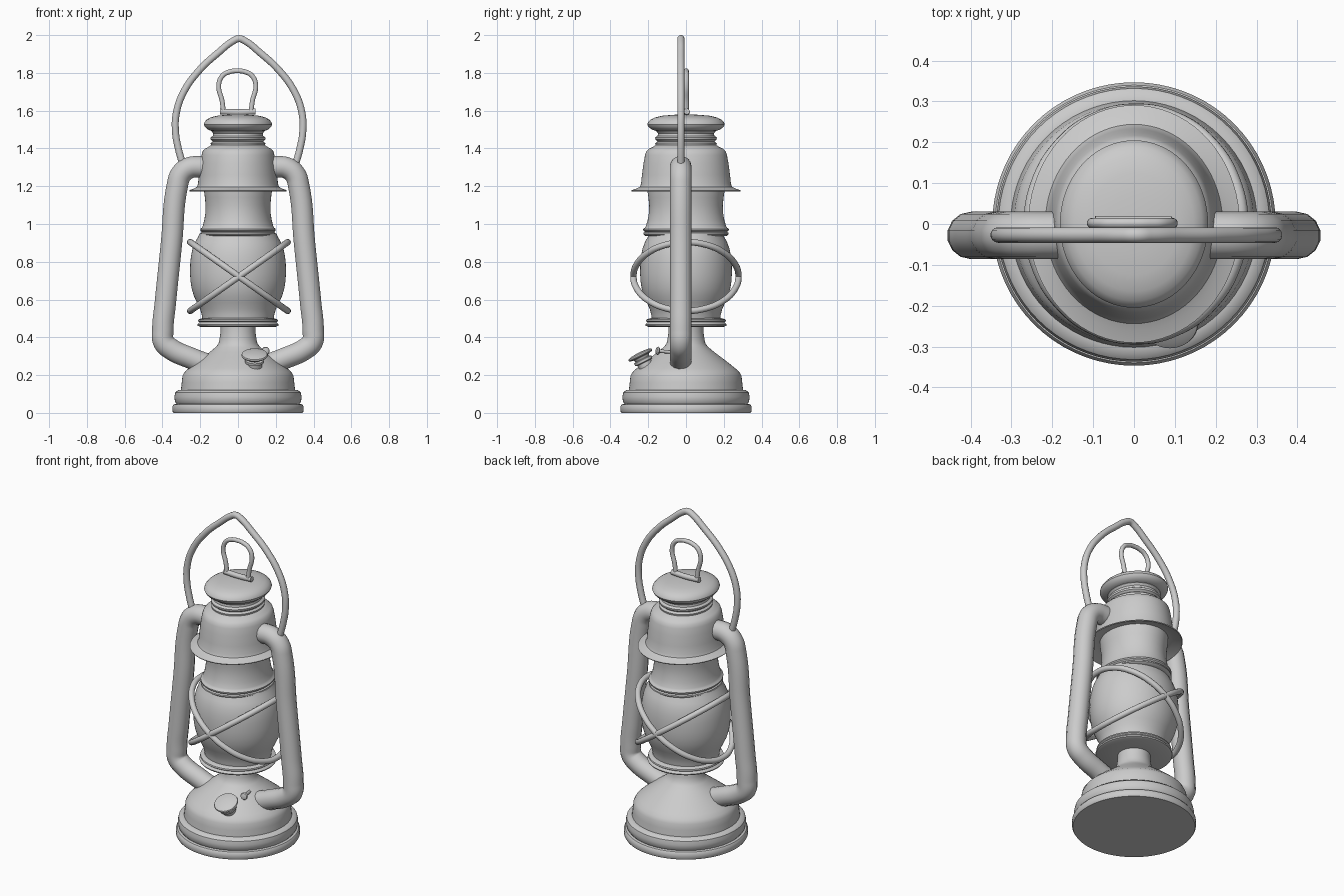
import bpy, bmesh, math
from mathutils import Vector


def smooth(obj, angle=35):
    bpy.ops.object.select_all(action='DESELECT')
    obj.select_set(True)
    bpy.context.view_layer.objects.active = obj
    bpy.ops.object.shade_smooth_by_angle(angle=math.radians(angle))
    return obj


def lathe(name, profile, sx=1.0, segs=72):
    """Revolve (radius, z) points around z, closing both ends; sx squeezes x."""
    bm = bmesh.new()
    rings = []
    for r, z in profile:
        rings.append([bm.verts.new((sx * r * math.cos(2 * math.pi * i / segs),
                                    r * math.sin(2 * math.pi * i / segs), z))
                      for i in range(segs)])
    for a, b in zip(rings, rings[1:]):
        for i in range(segs):
            j = (i + 1) % segs
            bm.faces.new((a[i], a[j], b[j], b[i]))
    bm.faces.new(rings[0][::-1])
    bm.faces.new(rings[-1])
    bmesh.ops.recalc_face_normals(bm, faces=bm.faces[:])
    mesh = bpy.data.meshes.new(name)
    bm.to_mesh(mesh)
    bm.free()
    obj = bpy.data.objects.new(name, mesh)
    bpy.context.collection.objects.link(obj)
    return smooth(obj)


def tube(name, points, radius, closed=False, end_scale=1.0):
    """Round tube along a smooth path, converted to a mesh."""
    cu = bpy.data.curves.new(name, 'CURVE')
    cu.dimensions = '3D'
    cu.bevel_depth = radius
    cu.bevel_resolution = 5
    cu.resolution_u = 8
    cu.use_fill_caps = True
    sp = cu.splines.new('BEZIER')
    sp.bezier_points.add(len(points) - 1)
    for bp, p in zip(sp.bezier_points, points):
        bp.co = p
        bp.handle_left_type = bp.handle_right_type = 'AUTO'
    sp.bezier_points[-1].radius = end_scale
    sp.use_cyclic_u = closed
    obj = bpy.data.objects.new(name, cu)
    bpy.context.collection.objects.link(obj)
    bpy.ops.object.select_all(action='DESELECT')
    obj.select_set(True)
    bpy.context.view_layer.objects.active = obj
    bpy.ops.object.convert(target='MESH')
    return smooth(bpy.context.view_layer.objects.active, 50)


# fuel tank base with stepped foot and neck
lathe("fuel_tank", [
    (0.32, 0.0), (0.342, 0.0), (0.347, 0.008), (0.347, 0.035), (0.34, 0.045),
    (0.326, 0.048), (0.334, 0.06), (0.337, 0.085), (0.332, 0.108), (0.318, 0.12),
    (0.302, 0.122), (0.298, 0.16), (0.294, 0.195), (0.284, 0.215), (0.262, 0.235),
    (0.235, 0.257), (0.19, 0.292), (0.15, 0.322), (0.118, 0.348), (0.103, 0.367),
    (0.098, 0.39), (0.092, 0.43), (0.092, 0.47)])

# burner plate under the globe
lathe("burner_plate", [
    (0.09, 0.456), (0.2, 0.456), (0.213, 0.461), (0.216, 0.468), (0.21, 0.475),
    (0.204, 0.48), (0.212, 0.486), (0.21, 0.494), (0.195, 0.5), (0.18, 0.502)])

# glass globe
lathe("globe", [
    (0.18, 0.49), (0.184, 0.52), (0.192, 0.55), (0.208, 0.585), (0.224, 0.62),
    (0.235, 0.66), (0.241, 0.70), (0.243, 0.74), (0.242, 0.79), (0.238, 0.83),
    (0.23, 0.87), (0.217, 0.905), (0.203, 0.93), (0.195, 0.95)], sx=1.045)

# collar and chimney
lathe("chimney", [
    (0.19, 0.935), (0.215, 0.937), (0.226, 0.945), (0.225, 0.953), (0.217, 0.958),
    (0.226, 0.965), (0.227, 0.973), (0.217, 0.981), (0.212, 0.99), (0.203, 1.02),
    (0.196, 1.06), (0.195, 1.10), (0.199, 1.14), (0.205, 1.18), (0.206, 1.21)], sx=0.88)

# hood with flared rim
lathe("hood", [
    (0.2, 1.2), (0.235, 1.195), (0.288, 1.173), (0.291, 1.178), (0.262, 1.188),
    (0.244, 1.197), (0.238, 1.212), (0.233, 1.26), (0.225, 1.32), (0.217, 1.365),
    (0.21, 1.385), (0.197, 1.398), (0.176, 1.408), (0.16, 1.418), (0.14, 1.42)], sx=0.89)

# ribbed vent neck
lathe("vent_neck", [
    (0.14, 1.41), (0.16, 1.415), (0.163, 1.428), (0.15, 1.437), (0.162, 1.447),
    (0.164, 1.458), (0.15, 1.467), (0.148, 1.48), (0.158, 1.492), (0.158, 1.51)], sx=0.89)

# domed cap
lathe("top_cap", [
    (0.14, 1.492), (0.165, 1.494), (0.185, 1.503), (0.199, 1.515), (0.205, 1.527),
    (0.201, 1.538), (0.188, 1.552), (0.165, 1.564), (0.125, 1.573), (0.07, 1.578),
    (0.02, 1.58)], sx=0.885)

# side air tubes
arm = [(0.15, 1.295), (0.21, 1.303), (0.262, 1.295), (0.302, 1.262), (0.322, 1.2),
       (0.352, 0.9), (0.385, 0.58), (0.398, 0.44), (0.393, 0.375), (0.35, 0.335),
       (0.25, 0.29), (0.17, 0.26), (0.10, 0.24)]
for side, label in ((-1, "left"), (1, "right")):
    tube(f"{label}_air_tube", [(side * x, -0.028, z) for x, z in arm], 0.058, end_scale=1.2)

# carrying handle
half = [(0.30, 1.32), (0.322, 1.40), (0.337, 1.49), (0.332, 1.59), (0.293, 1.70),
        (0.21, 1.815), (0.107, 1.91), (0.035, 1.967)]
path = [(-x, z) for x, z in half] + [(0, 1.981)] + half[::-1]
tube("carry_handle", [(x + 0.006, -0.027, z) for x, z in path], 0.019)

# small lifting ring on the cap
half = [(0.074, 1.603), (0.08, 1.65), (0.098, 1.735), (0.078, 1.785), (0.04, 1.806)]
path = [(-x, z) for x, z in half] + [(0, 1.811)] + half[::-1]
tube("lifting_ring", [(x - 0.004, 0.002, z) for x, z in path], 0.013)
tube("lifting_ring_bar", [(-0.095, 0.004, 1.596), (0, 0.004, 1.592), (0.092, 0.004, 1.596)], 0.016)

# crossed guard wires around the globe
for side, label in ((-1, "left"), (1, "right")):
    ring = []
    for i in range(16):
        a = 2 * math.pi * i / 16
        ring.append((0.005 + side * 0.258 * math.cos(a), 0.278 * math.sin(a),
                     0.722 + 0.182 * math.cos(a)))
    tube(f"{label}_guard_wire", ring, 0.017, closed=True)

# fuel filler cap, tilted on the tank shoulder
filler = lathe("filler_cap", [
    (0.04, -0.06), (0.04, -0.03), (0.05, -0.026), (0.05, -0.012), (0.04, -0.008),
    (0.045, 0.004), (0.066, 0.008), (0.07, 0.014), (0.067, 0.021), (0.05, 0.027),
    (0.015, 0.03)], segs=40)
filler.location = (0.088, -0.235, 0.293)
filler.rotation_euler = Vector((0.0, -0.45, 0.9)).to_track_quat('Z', 'Y').to_euler()

# wick adjuster knob and stem
knob = lathe("wick_knob", [
    (0.009, -0.1), (0.009, -0.005), (0.018, -0.003), (0.022, 0.004), (0.018, 0.012),
    (0.008, 0.015)], segs=24)
knob.location = (0.145, -0.145, 0.328)
knob.rotation_euler = Vector((0.25, -1.0, 0.1)).to_track_quat('Z', 'Y').to_euler()
